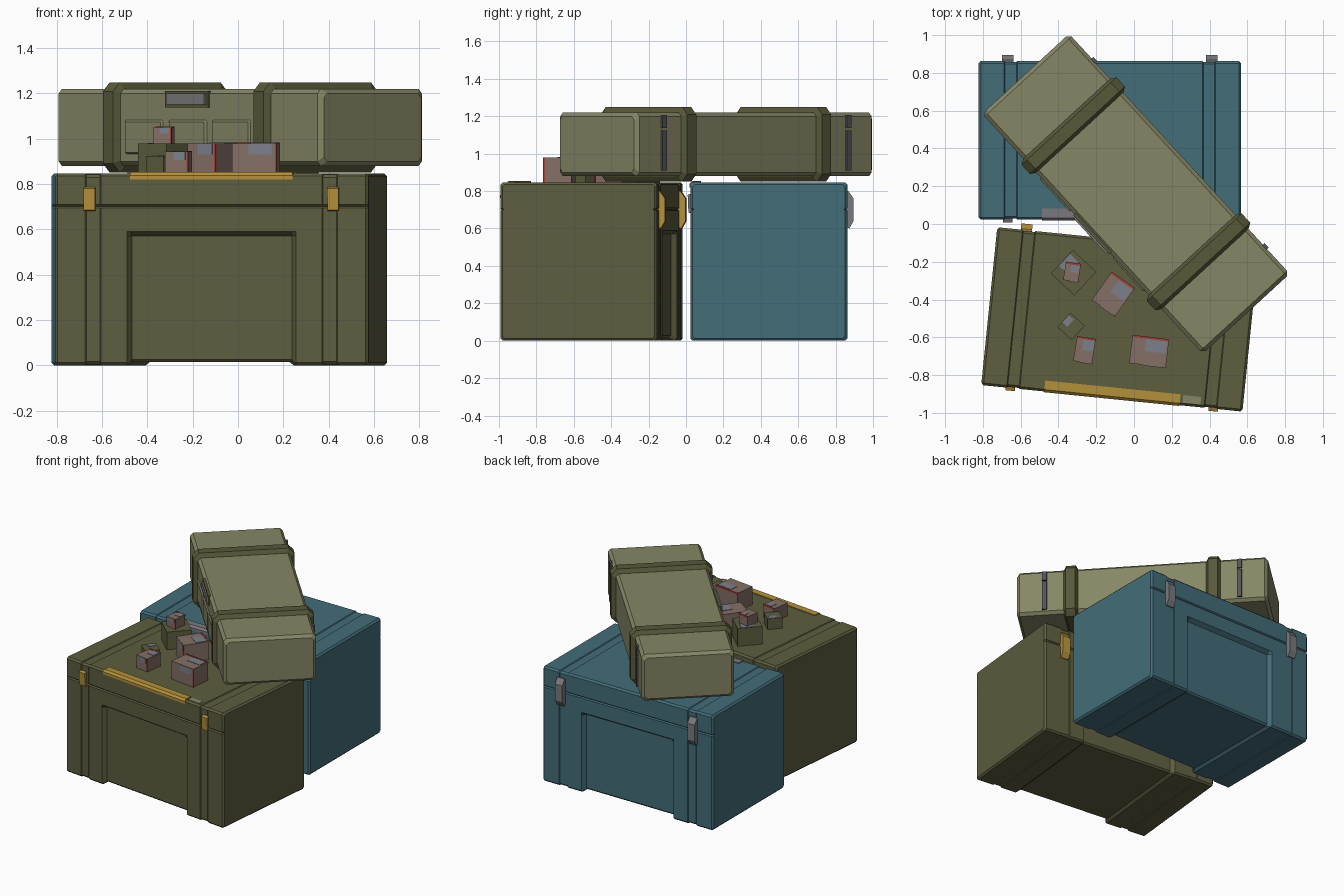
import bpy, bmesh, math
from mathutils import Matrix

if "Cube" in bpy.data.objects:
    bpy.data.objects.remove(bpy.data.objects["Cube"])


def mat(name, r, g, b):
    m = bpy.data.materials.new(name)
    lin = [((c / 255 + 0.055) / 1.055) ** 2.4 for c in (r, g, b)]
    m.diffuse_color = (*lin, 1)
    m.use_nodes = True
    m.node_tree.nodes["Principled BSDF"].inputs["Base Color"].default_value = m.diffuse_color
    return m


OLIVE = mat("olive", 94, 94, 64)
BAND = mat("dark_olive", 88, 88, 58)
KHAKI = mat("khaki", 134, 134, 102)
TEAL = mat("teal", 66, 109, 120)
GOLD = mat("gold", 180, 144, 58)
GREY = mat("grey", 122, 122, 126)
CARTON = mat("carton_brown", 132, 112, 102)
RED = mat("red", 165, 62, 52)
LABEL = mat("label_grey", 124, 128, 138)
DARK = mat("dark_grey", 84, 84, 92)


def loft(name, sections, material, place):
    """Skin a list of (x, [(y, z), ...]) sections and cap both ends."""
    bm = bmesh.new()
    rings = [[bm.verts.new((x, y, z)) for y, z in prof] for x, prof in sections]
    n = len(rings[0])
    for a, b in zip(rings, rings[1:]):
        for i in range(n):
            j = (i + 1) % n
            bm.faces.new((a[i], a[j], b[j], b[i]))
    bm.faces.new(rings[0])
    bm.faces.new(rings[-1])
    bmesh.ops.recalc_face_normals(bm, faces=bm.faces[:])
    me = bpy.data.meshes.new(name)
    bm.to_mesh(me)
    bm.free()
    me.materials.append(material)
    ob = bpy.data.objects.new(name, me)
    ob.matrix_world = place
    bpy.context.collection.objects.link(ob)
    return ob


def box(name, x, y, z, material, place):
    """Box from (min, max) pairs."""
    prof = [(y[0], z[0]), (y[1], z[0]), (y[1], z[1]), (y[0], z[1])]
    return loft(name, [(x[0], prof), (x[1], prof)], material, place)


def at(x, y, deg):
    return Matrix.Translation((x, y, 0)) @ Matrix.Rotation(math.radians(deg), 4, 'Z')


def mirror_profile(half):
    return half + [(-y, z) for y, z in reversed(half)]


# ---- Large crates: body with recessed panels, lid, latches, stripe ----
H, L, SEAM, TOP = 0.42, 0.695, 0.702, 0.847


def crate_body(e, d):
    w, b = H - e, max(e, d / 2)
    return mirror_profile([(w - d - 0.012, b), (w - d, b + 0.012), (w - d, 0.57),
                           (w, 0.59), (w, SEAM - 0.007), (w - 0.008, SEAM)])


def crate_lid(e, d):
    w = H - e
    return mirror_profile([(w - 0.008, SEAM), (w, SEAM + 0.007),
                           (w, TOP - e - 0.012), (w - 0.012, TOP - e)])


def crate(name, material, accent, place):
    steps = [(L, 0.012, 0), (L - 0.012, 0, 0), (0.56, 0, 0), (0.555, 0.005, 0),
             (0.495, 0.005, 0), (0.49, 0, 0), (0.375, 0, 0), (0.355, 0, 0.03)]
    full = [(-x, e, d) for x, e, d in steps] + list(reversed(steps))
    loft(name + "_body", [(x, crate_body(e, d)) for x, e, d in full], material, place)
    loft(name + "_lid", [(x, crate_lid(e, d)) for x, e, d in full], material, place)
    front = [(-H + 0.01, 0.68), (-H - 0.010, 0.685), (-H - 0.014, 0.78), (-H + 0.01, 0.79)]
    back = [(H - 0.01, 0.61), (H + 0.01, 0.60), (H + 0.033, 0.64), (H + 0.033, 0.76),
            (H + 0.005, 0.80), (H - 0.01, 0.80)]
    for s in (-0.54, 0.54):
        for part, prof, hw in (("front_latch", front, 0.025), ("back_latch", back, 0.03)):
            loft(f"{name}_{part}", [(s - hw, prof), (s + hw, prof)], accent, place)
    # stripe folded over the front edge of the lid
    stripe = [(-H - 0.004, 0.82), (-H - 0.004, TOP - 0.008), (-H + 0.010, TOP + 0.006),
              (-H + 0.058, TOP + 0.006), (-H + 0.058, TOP - 0.004), (-H + 0.014, TOP - 0.004),
              (-H + 0.003, TOP - 0.015), (-H + 0.003, 0.82)]
    loft(name + "_stripe", [(-0.36, stripe), (0.36, stripe)], accent, place)
    box(name + "_tag", (0.375, 0.47), (-H + 0.015, -H + 0.055), (TOP - 0.004, TOP + 0.004), KHAKI, place)


crate("teal_crate", TEAL, GREY, at(-0.128, 0.443, 0))
crate("olive_crate", OLIVE, GOLD, at(-0.075, -0.505, -5.8))

# ---- Long case lying across both crates ----
case = at(0.01, 0.16, -47.4)
CW, CL, Z0, Z1 = 0.313, 0.863, 0.88, 1.22


def octagon(e, c):
    w, lo, hi = CW + e, Z0 - e, Z1 + e
    return mirror_profile([(w - c, lo), (w, lo + c), (w, hi - c), (w - c, hi)])


loft("long_case", [(-CL, octagon(-0.02, 0.02)), (-CL + 0.02, octagon(0, 0.02)),
                   (CL - 0.02, octagon(0, 0.02)), (CL, octagon(-0.02, 0.02))], KHAKI, case)
for s in (-0.49, 0.49):
    loft("case_band", [(s - 0.05, octagon(0.001, 0.025)), (s - 0.033, octagon(0.029, 0.04)),
                       (s + 0.033, octagon(0.029, 0.04)), (s + 0.05, octagon(0.001, 0.025))], BAND, case)
# raised panels on the front long side
for u in (-0.285, 0, 0.285):
    prof = [(-CW + 0.01, 0.925), (-CW + 0.01, 1.09), (-CW - 0.009, 1.075), (-CW - 0.009, 0.94)]
    flat = [(-CW + 0.01, z) for z in (0.925, 1.09, 1.075, 0.94)]
    loft("case_side_panel", [(u - 0.13, flat), (u - 0.115, prof), (u + 0.115, prof), (u + 0.13, flat)],
         KHAKI, case)
# carrying handle with its frame
box("handle_frame", (-0.14, 0.14), (-CW - 0.008, -CW + 0.01), (1.138, 1.21), BAND, case)
box("handle", (-0.125, 0.125), (-CW - 0.018, -CW), (1.15, 1.2), GREY, case)
# two-piece clasps on the rear long side
for s in (-0.67, 0.67):
    for z in ((0.91, 1.125), (1.137, 1.205)):
        box("case_clasp", (s - 0.016, s + 0.016), (CW - 0.005, CW + 0.012), z, DARK, case)


# ---- Small boxes on the olive crate ----
def carton(name, x, y, deg, w, d, z0, z1):
    p = at(x, y, deg)
    a, b = w / 2, d / 2
    box(name, (-a, a), (-b, b), (z0, z1), CARTON, p)
    t = 0.003
    box(name + "_back_trim", (-a, a), (b - 0.008, b + t), (z1 - 0.008, z1 + t), RED, p)
    box(name + "_side_trim", (a - 0.004, a + t), (-b - t, -b + 0.006), (z0, z1), RED, p)
    box(name + "_top_label", (-a * 0.25, a * 0.9), (0, b * 0.85), (z1 - t, z1 + t), LABEL, p)
    box(name + "_front_label", (-a * 0.25, a * 0.8), (-b - t, -b + t),
        (z0 + (z1 - z0) * 0.65, z1 - 0.002), LABEL, p)


def tin(name, x, y, deg, w, z1):
    p = at(x, y, deg)
    a = w / 2
    box(name, (-a, a), (-a, a), (0.84, z1), OLIVE, p)
    box(name + "_top_label", (-a * 0.95, -a * 0.25), (-a * 0.3, a * 0.7), (z1 - 0.003, z1 + 0.003), LABEL, p)


carton("large_carton", 0.08, -0.675, -7, 0.195, 0.148, 0.84, 0.98)
carton("turned_carton", -0.11, -0.372, -35, 0.15, 0.18, 0.84, 0.98)
carton("small_carton", -0.262, -0.668, -9, 0.10, 0.13, 0.84, 0.943)
carton("top_carton", -0.328, -0.255, -9, 0.08, 0.095, 0.975, 1.05)
tin("large_tin", -0.32, -0.258, -43, 0.17, 0.978)
tin("small_tin", -0.333, -0.542, -42, 0.103, 0.925)
